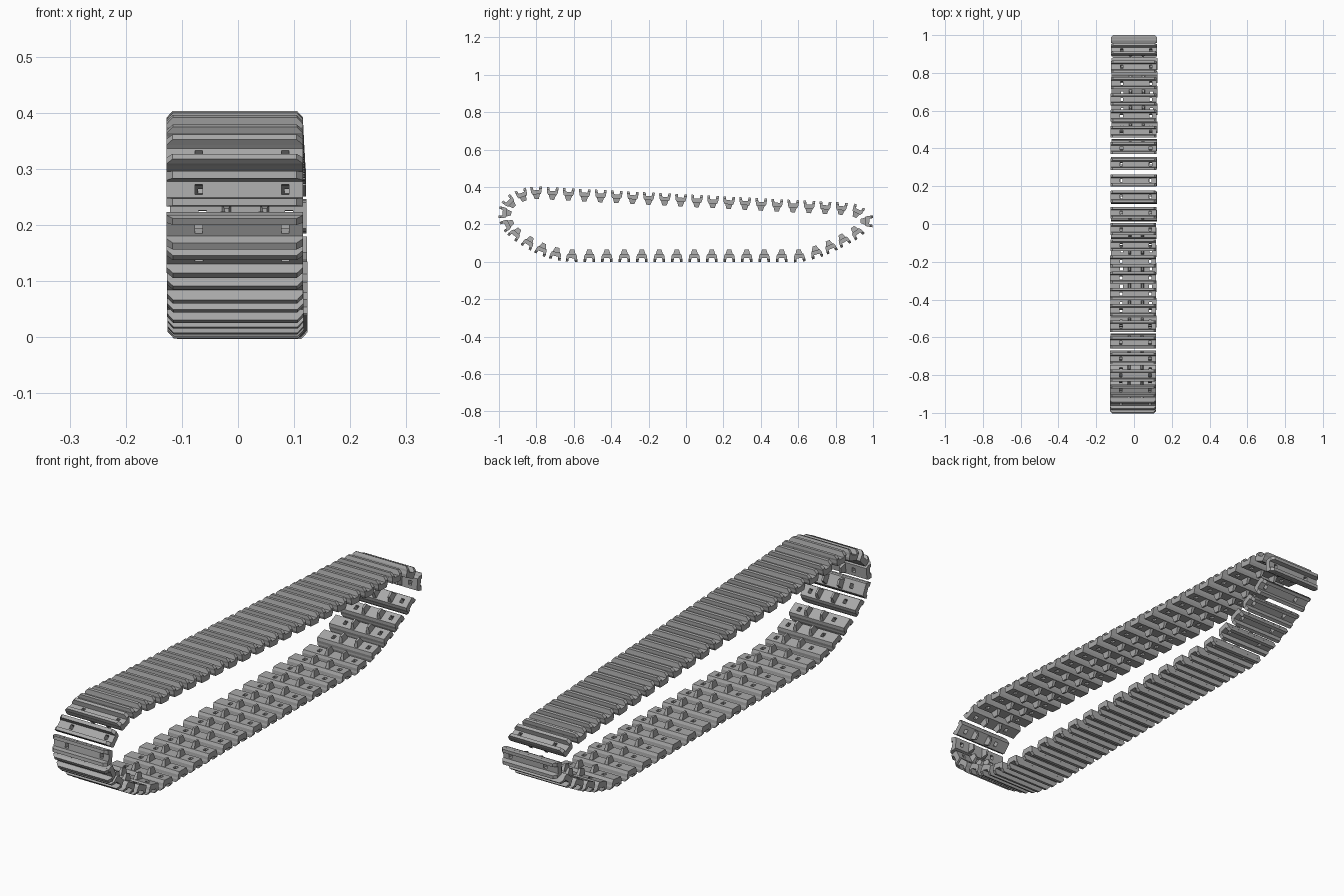
import bpy, bmesh
from mathutils import Matrix, Vector

cube = bpy.data.objects.get("Cube")
if cube:
    bpy.data.objects.remove(cube)

# Material
steel = bpy.data.materials.new("track_grey")
steel.use_nodes = True
grey = (0.4, 0.4, 0.4, 1)
steel.diffuse_color = grey
steel.node_tree.nodes["Principled BSDF"].inputs["Base Color"].default_value = grey

# Link dimensions: x across the track, y along it, z outward
HALF = 0.1215
OUT = 0.034
SKEW = 0.013


def stack(bm, layers):
    """Solid from stacked rectangles: (height, x0, x1, y0, y1)."""
    rings = [[bm.verts.new(p) for p in ((a, c, z), (b, c, z), (b, d, z), (a, d, z))]
             for z, a, b, c, d in layers]
    faces = [bm.faces.new(rings[0][::-1]), bm.faces.new(rings[-1])]
    for low, high in zip(rings, rings[1:]):
        for i in range(4):
            j = (i + 1) % 4
            faces.append(bm.faces.new((low[i], low[j], high[j], high[i])))
    bmesh.ops.recalc_face_normals(bm, faces=faces)


def mesh_object(name, bm):
    mesh = bpy.data.meshes.new(name)
    bm.to_mesh(mesh)
    bm.free()
    obj = bpy.data.objects.new(name, mesh)
    bpy.context.collection.objects.link(obj)
    return obj


# Base plate of a link, with two square drive holes
bm = bmesh.new()
stack(bm, [(-0.007, -HALF, HALF, -0.023, 0.023),
           (0.004, -HALF, HALF, -0.028, 0.028),
           (0.015, -HALF, HALF, -0.029, 0.029)])
plate = mesh_object("link_plate", bm)

bm = bmesh.new()
for x in (SKEW - 0.077, SKEW + 0.077):
    stack(bm, [(z, x - 0.007, x + 0.007, -0.009, 0.009) for z in (-0.05, 0.05)])
cutter = mesh_object("hole_cutter", bm)
cut = plate.modifiers.new("holes", "BOOLEAN")
cut.object = cutter
cut.operation = "DIFFERENCE"
cut.solver = "EXACT"
bpy.context.view_layer.update()
cut_mesh = bpy.data.meshes.new_from_object(
    plate.evaluated_get(bpy.context.evaluated_depsgraph_get()))

bm = bmesh.new()
bm.from_mesh(cut_mesh)

# Two flared grouser bars with chamfered ends
for side in (-1, 1):
    def bar(z, half, near, far):
        lo, hi = sorted((side * near, side * far))
        return (z, -half, half, lo, hi)
    stack(bm, [bar(0.012, HALF, 0.014, 0.028),
               bar(0.022, HALF, 0.016, 0.031),
               bar(OUT, HALF - 0.011, 0.018, 0.031)])

# Two tapered guide horns on the inner face
for x in (SKEW - 0.034, SKEW + 0.034):
    stack(bm, [(-0.032, x - 0.004, x + 0.004, -0.011, 0.011),
               (-0.005, x - 0.008, x + 0.008, -0.020, 0.020)])

link_mesh = bpy.data.meshes.new("track_link")
bm.to_mesh(link_mesh)
bm.free()
link_mesh.materials.clear()
link_mesh.materials.append(steel)
for obj in (plate, cutter):
    bpy.data.objects.remove(obj)


def run(start, end, count):
    a, b = Vector(start), Vector(end)
    return [a.lerp(b, i / (count - 1)) for i in range(count)]


# Loop of link centres (y, z): ground run, back curve, return run, front curve
back = [(0.695, 0.054), (0.77, 0.083), (0.84, 0.118), (0.91, 0.16),
        (0.965, 0.217), (0.915, 0.267)]
front = [(-0.875, 0.354), (-0.94, 0.316), (-0.966, 0.262), (-0.952, 0.2),
         (-0.91, 0.152), (-0.84, 0.105), (-0.77, 0.069), (-0.695, 0.045)]
path = run((-0.61, 0.034), (0.605, 0.034), 14)
path += [Vector(p) for p in back]
path += run((0.83, 0.283), (-0.8, 0.368), 20)
path += [Vector(p) for p in front]

# Place the links, each facing outward
for i, p in enumerate(path):
    t = (path[(i + 1) % len(path)] - path[i - 1]).normalized()
    shift = -0.006 + 0.0055 * (p.x + 1) * (1 - 1.8 * p.y)
    link = bpy.data.objects.new(f"track_link_{i + 1:02d}", link_mesh)
    link.matrix_world = Matrix(((1, 0, 0, shift),
                                (0, -t.x, t.y, p.x),
                                (0, -t.y, -t.x, p.y),
                                (0, 0, 0, 1)))
    bpy.context.collection.objects.link(link)
